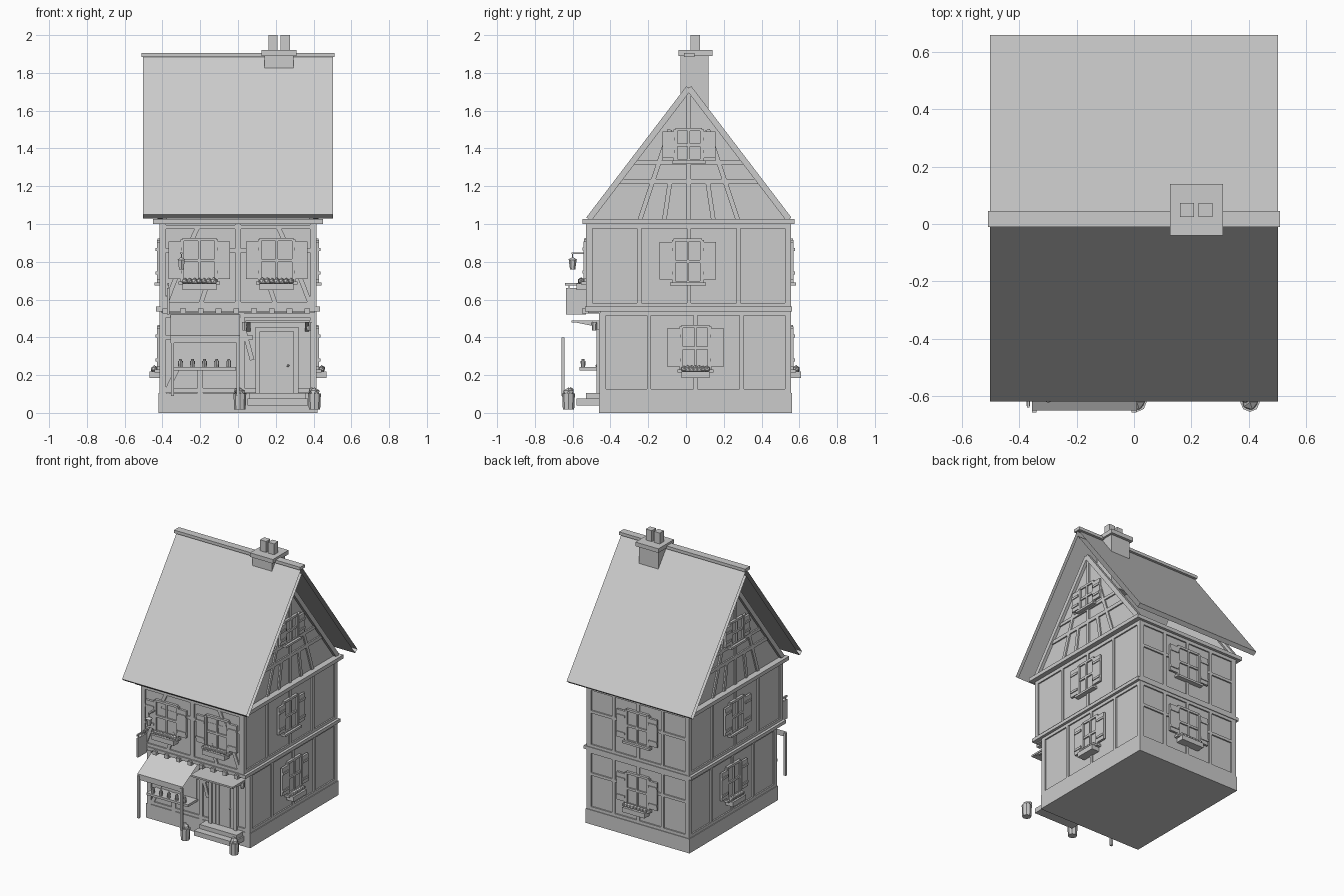
import bpy, bmesh, math, random
from mathutils import Matrix, Vector

random.seed(4)
parts = {}

def part(name):
    if name not in parts:
        parts[name] = bmesh.new()
    return parts[name]

# Wall frames: (u along wall, z up, w outward) -> world
def wall(side, d):
    return {'front': lambda u, z, w: (u, -d - w, z),
            'back': lambda u, z, w: (u, d + w, z),
            'right': lambda u, z, w: (d + w, u, z),
            'left': lambda u, z, w: (-d - w, u, z)}[side]

def prism(name, f, pts, w0, w1):
    bm = part(name)
    a = [bm.verts.new(f(u, z, w0)) for u, z in pts]
    b = [bm.verts.new(f(u, z, w1)) for u, z in pts]
    n = len(pts)
    bm.faces.new(a)
    bm.faces.new(b[::-1])
    for i in range(n):
        bm.faces.new((a[i], b[i], b[(i + 1) % n], a[(i + 1) % n]))

def panel(name, f, u0, u1, z0, z1, w0, w1):
    prism(name, f, [(u0, z0), (u1, z0), (u1, z1), (u0, z1)], w0, w1)

def beam(name, f, p, q, width=0.024, w=0.01):
    p, q = Vector(p), Vector(q)
    d = (q - p).normalized() * width / 2
    n = Vector((-d.y, d.x))
    prism(name, f, [p + n, p - n, q - n, q + n], -0.005, w)

def box(name, x0, x1, y0, y1, z0, z1):
    panel(name, lambda u, z, w: (u, w, z), x0, x1, z0, z1, y0, y1)

def cyl(name, c, r1, r2, h, n=8):
    bmesh.ops.create_cone(part(name), cap_ends=True, segments=n, radius1=r1, radius2=r2, depth=h,
                          matrix=Matrix.Translation((c[0], c[1], c[2] + h / 2)))

def ball(name, c, r):
    bmesh.ops.create_icosphere(part(name), subdivisions=1, radius=r, matrix=Matrix.Translation(c))

# Main masses
box('foundation', -0.42, 0.42, -0.46, 0.56, 0, 0.105)
box('ground_floor', -0.405, 0.405, -0.45, 0.545, 0.105, 0.53)
box('upper_floor', -0.405, 0.405, -0.52, 0.545, 0.53, 1.0)
box('jetty_band', -0.435, 0.435, -0.535, 0.56, 0.538, 0.562)
box('wall_plate', -0.45, 0.45, -0.547, 0.575, 1.0, 1.027)

# Gable walls and timbers
for s in ('right', 'left'):
    f = wall(s, 0.405)
    prism('gable_wall', f, [(-0.515, 1.02), (0.545, 1.02), (0.015, 1.725)], -0.03, 0)
    for k in (-1, 1):
        beam('gable_timber', f, (0.015 + k * 0.53, 1.025), (0.015, 1.72), 0.032, 0.022)
        beam('gable_timber', f, (0.015 + k * 0.26, 1.02), (0.015 + k * 0.1, 1.5))
        beam('gable_timber', f, (0.015 + k * 0.13, 1.02), (0.015 + k * 0.1, 1.22))
    beam('gable_timber', f, (0.015, 1.02), (0.015, 1.7))
    beam('gable_timber', f, (-0.36, 1.225), (0.39, 1.225), 0.026)
    beam('gable_timber', f, (-0.285, 1.325), (0.315, 1.325), 0.022)

# Side and back timber framing
for s, d, rng in (('right', 0.405, None), ('left', 0.405, None), ('back', 0.545, 0.395)):
    f = wall(s, d)
    for z0, z1, a in ((0.105, 0.54, -0.44), (0.56, 1.0, -0.51)):
        lo, hi = (-rng, rng) if rng else (a, 0.54)
        for i in range(5):
            u = lo + (hi - lo) * i / 4
            beam('wall_timber', f, (u, z0), (u, z1), 0.032 if i in (0, 4) else 0.022)
        for z in (z0 + 0.01, z1 - 0.012):
            beam('wall_timber', f, (lo, z), (hi, z))
        if rng:
            beam('wall_timber', f, (lo, z0 + 0.26), (hi, z0 + 0.26), 0.02)

# Front timber framing
f = wall('front', 0.52)
for u in (-0.395, 0, 0.395):
    beam('front_timber', f, (u, 0.55), (u, 1.0), 0.03)
for z in (0.575, 0.86, 0.985):
    beam('front_timber', f, (-0.4, z), (0.4, z), 0.022)
for k in (-1, 1):
    beam('front_timber', f, (k * 0.385, 0.57), (k * 0.32, 0.74))
    beam('front_timber', f, (k * 0.15, 0.72), (k * 0.2, 0.57))
    beam('front_timber', f, (k * 0.27, 0.86), (k * 0.21, 0.99))
g = wall('front', 0.45)
for u in (-0.395, -0.2, 0.02, 0.395):
    beam('front_timber', g, (u, 0.105), (u, 0.53), 0.03)
for z, a, b in ((0.12, -0.4, 0.4), (0.515, -0.4, 0.4), (0.4, -0.4, 0.08)):
    beam('front_timber', g, (a, z), (b, z), 0.022)
beam('front_timber', g, (-0.38, 0.11), (-0.25, 0.38))
beam('front_timber', g, (0.02, 0.48), (0.075, 0.28))
for i in range(9):
    u = -0.385 + i * 0.094
    box('jetty_joist', u - 0.015, u + 0.015, -0.55, -0.44, 0.525, 0.553)

# Windows with shutters, optional flower box
def window(f, u, z0, z1, hw, sw, flowers):
    panel('window_glass', f, u - hw, u + hw, z0, z1, 0, 0.008)
    for k in (-1, 1):
        panel('window_frame', f, u + k * hw - 0.01, u + k * hw + 0.01, z0, z1, 0, 0.02)
        a, b = u + k * (hw + 0.005), u + k * sw
        panel('shutter', f, a, b, z0 + 0.015, z1 - 0.01, 0.006, 0.022)
        for z in (z0 + 0.05, z1 - 0.05):
            panel('shutter_batten', f, a, b, z - 0.008, z + 0.008, 0.02, 0.028)
    for z in (z0, (z0 + z1) / 2, z1):
        panel('window_frame', f, u - hw, u + hw, z - 0.008, z + 0.008, 0, 0.018)
    panel('window_frame', f, u - 0.006, u + 0.006, z0, z1, 0, 0.018)
    panel('window_sill', f, u - hw - 0.02, u + hw + 0.02, z0 - 0.015, z0, 0, 0.035)
    if flowers:
        panel('flower_box', f, u - hw, u + hw, z0 - 0.045, z0 - 0.01, 0, 0.06)
        for i in range(7):
            c = f(u - hw + 0.014 + (2 * hw - 0.028) * i / 6, z0 + 0.002, 0.035)
            ball('flowers', c, random.uniform(0.017, 0.021))

for u in (-0.205, 0.205):
    window(f, u, 0.695, 0.918, 0.09, 0.163, True)
for s in ('right', 'left'):
    h = wall(s, 0.408)
    window(h, 0.05, 0.23, 0.457, 0.075, 0.15, True)
    window(h, 0.01, 0.69, 0.915, 0.075, 0.15, False)
    window(h, 0.015, 1.335, 1.5, 0.07, 0.14, False)
h = wall('back', 0.548)
window(h, 0, 0.23, 0.457, 0.09, 0.163, True)
window(h, 0, 0.69, 0.915, 0.09, 0.163, False)

# Thin roof slopes with eave lip, open at the ends
bm = part('roof')
for k in (-1, 1):
    prof = [(0.02, 1.892), (0.02 + k * 0.64, 1.05), (0.02 + k * 0.615, 1.03), (0.02, 1.845)]
    rows = [[bm.verts.new((x, y, z)) for y, z in prof] for x in (-0.503, 0.503)]
    for i in range(3):
        q = (rows[0][i], rows[0][i + 1], rows[1][i + 1], rows[1][i])
        bm.faces.new(q if k < 0 else q[::-1])
box('ridge_cap', -0.51, 0.51, -0.01, 0.045, 1.883, 1.905)

# Chimney
box('chimney_stack', 0.14, 0.295, -0.03, 0.12, 1.5, 1.89)
box('chimney_cap', 0.125, 0.31, -0.04, 0.14, 1.89, 1.92)
for x in (0.185, 0.25):
    box('chimney_pot', x - 0.024, x + 0.024, 0.025, 0.073, 1.92, 2.0)

# Door, planks, handle, canopy, brackets and steps
panel('door', g, 0.116, 0.296, 0.105, 0.43, 0, 0.012)
for i in range(6):
    panel('door_planks', g, 0.12 + i * 0.029, 0.146 + i * 0.029, 0.11, 0.425, 0.01, 0.017)
for u in (0.105, 0.307):
    panel('door_frame', g, u - 0.012, u + 0.012, 0.105, 0.455, 0, 0.025)
panel('door_frame', g, 0.093, 0.319, 0.43, 0.455, 0, 0.025)
ball('door_handle', g(0.265, 0.25, 0.022), 0.008)
box('door_canopy', 0.04, 0.38, -0.605, -0.45, 0.478, 0.49)
for x in (0.055, 0.365):
    prism('canopy_bracket', lambda u, z, w: (x + w, u, z),
          [(-0.45, 0.43), (-0.5, 0.462), (-0.58, 0.478), (-0.56, 0.48), (-0.45, 0.48)], -0.01, 0.01)
    cyl('door_lantern', (x + (0.01 if x > 0.2 else -0.02), -0.485, 0.435), 0.012, 0.015, 0.045, 6)
box('door_steps', 0.05, 0.37, -0.58, -0.455, 0.04, 0.075)
box('door_steps', 0.06, 0.36, -0.53, -0.455, 0.075, 0.105)

# Planters beside the steps
for x in (0.01, 0.405):
    cyl('planter', (x, -0.622, 0.018), 0.03, 0.034, 0.085)
    ball('planter_bush', (x, -0.622, 0.105), 0.03)
    ball('planter_bush', (x - 0.015, -0.61, 0.118), 0.018)

# Shop front: counter, jars, awning with valance and posts
panel('shop_opening', g, -0.345, -0.015, 0.24, 0.39, 0, 0.005)
box('shop_counter', -0.345, -0.01, -0.565, -0.45, 0.225, 0.242)
for i in range(5):
    c = (-0.305 + i * 0.064, -0.545, 0.242)
    cyl('counter_jar', c, 0.011, 0.013, 0.032)
    cyl('jar_lid', (c[0], c[1], 0.274), 0.009, 0.007, 0.01)
bm = part('awning')
prof = [(-0.46, 0.52), (-0.652, 0.41), (-0.652, 0.37)]
rows = [[bm.verts.new((x, y, z)) for y, z in prof] for x in (-0.357, 0.01)]
for i in range(2):
    bm.faces.new((rows[0][i], rows[0][i + 1], rows[1][i + 1], rows[1][i]))
for x in (-0.348, 0.0):
    box('awning_post', x - 0.008, x + 0.008, -0.658, -0.642, 0.09, 0.4)

# Hanging lantern and projecting sign board
box('lantern_arm', -0.306, -0.294, -0.605, -0.52, 0.84, 0.85)
box('lantern_hook', -0.303, -0.297, -0.603, -0.597, 0.815, 0.845)
cyl('hanging_lantern', (-0.3, -0.6, 0.76), 0.014, 0.021, 0.05, 6)
cyl('lantern_top', (-0.3, -0.6, 0.81), 0.025, 0.006, 0.012, 6)
box('sign_board', -0.375, -0.363, -0.635, -0.53, 0.52, 0.66)
box('sign_arm', -0.374, -0.364, -0.64, -0.52, 0.675, 0.687)
for y in (-0.62, -0.545):
    box('sign_link', -0.371, -0.367, y - 0.003, y + 0.003, 0.655, 0.68)

# Turn every collected part into an object
for name, bm in parts.items():
    if name not in ('roof', 'awning'):
        bmesh.ops.recalc_face_normals(bm, faces=bm.faces[:])
    me = bpy.data.meshes.new(name)
    bm.to_mesh(me)
    bm.free()
    bpy.context.collection.objects.link(bpy.data.objects.new(name, me))
